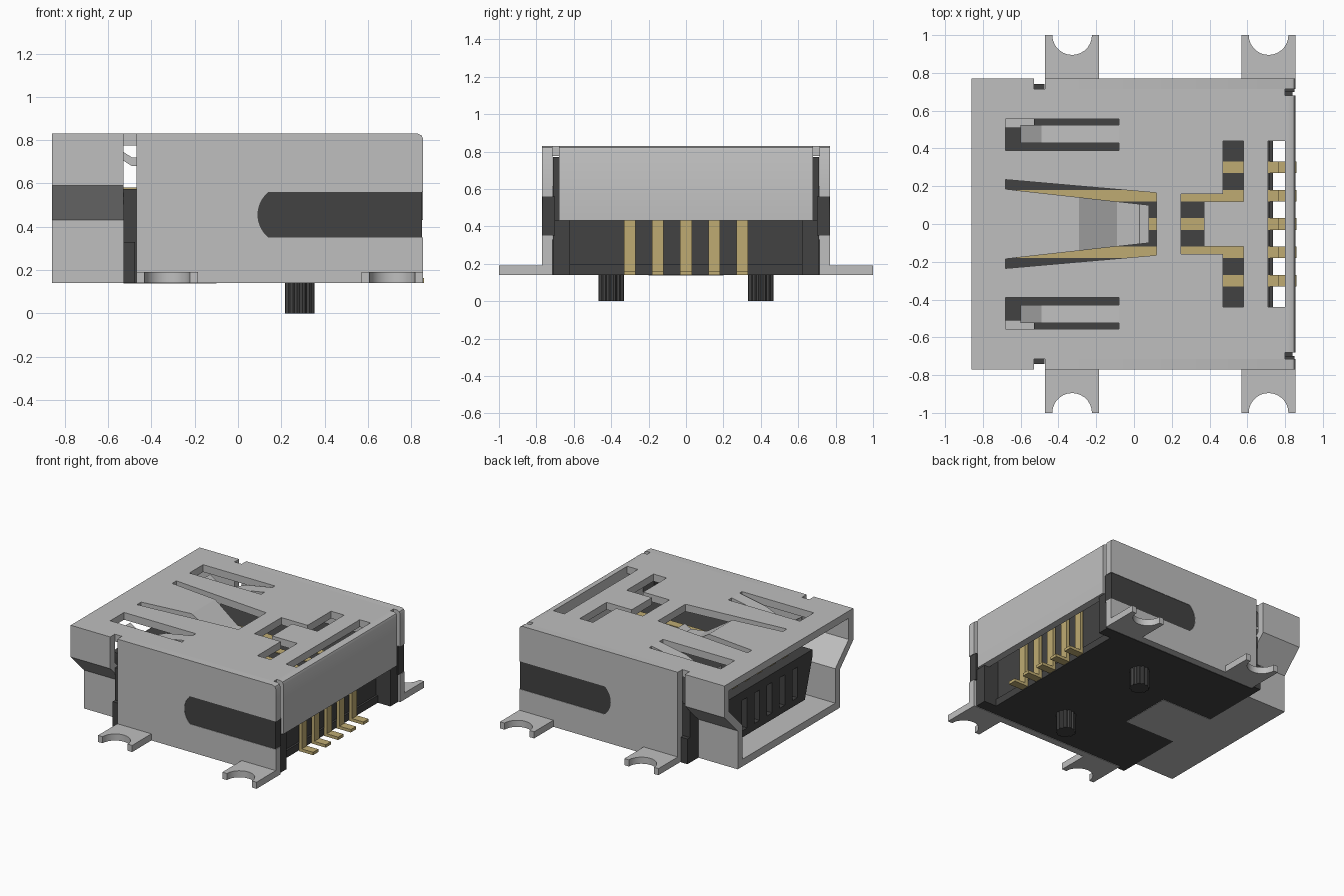
import bpy, bmesh, math

cube = bpy.data.objects.get("Cube")
if cube:
    bpy.data.objects.remove(cube, do_unlink=True)


def material(name, rgb):
    m = bpy.data.materials.new(name)
    m.use_nodes = True
    m.diffuse_color = (*rgb, 1)
    m.node_tree.nodes["Principled BSDF"].inputs["Base Color"].default_value = (*rgb, 1)
    return m


STEEL = material("steel_grey", (0.52, 0.52, 0.52))
PLASTIC = material("dark_plastic", (0.055, 0.055, 0.055))
GOLD = material("gold_contact", (0.52, 0.41, 0.17))
parts = []


def add_prism(bm, pts, axis, a, b):
    """Extrude a 2D outline along an axis from a to b."""
    place = {"x": lambda p, t: (t, p[0], p[1]),
             "y": lambda p, t: (p[0], t, p[1]),
             "z": lambda p, t: (p[0], p[1], t)}[axis]
    low = [bm.verts.new(place(p, a)) for p in pts]
    high = [bm.verts.new(place(p, b)) for p in pts]
    bm.faces.new(low)
    bm.faces.new(high)
    n = len(pts)
    for i in range(n):
        j = (i + 1) % n
        bm.faces.new((low[i], low[j], high[j], high[i]))


def finish(name, bm, mat):
    bmesh.ops.recalc_face_normals(bm, faces=bm.faces)
    me = bpy.data.meshes.new(name)
    bm.to_mesh(me)
    bm.free()
    me.materials.append(mat)
    ob = bpy.data.objects.new(name, me)
    bpy.context.collection.objects.link(ob)
    parts.append(ob)
    return ob


def prism(name, pts, axis, a, b, mat):
    bm = bmesh.new()
    add_prism(bm, pts, axis, a, b)
    return finish(name, bm, mat)


def rect(x0, x1, y0, y1):
    return [(x0, y0), (x1, y0), (x1, y1), (x0, y1)]


def box(name, x0, x1, y0, y1, z0, z1, mat):
    return prism(name, rect(x0, x1, y0, y1), "z", z0, z1, mat)


def arc(cx, cy, r, start, end, n=14):
    angles = [math.radians(start + (end - start) * i / n) for i in range(n + 1)]
    return [(cx + r * math.cos(t), cy + r * math.sin(t)) for t in angles]


def mirrored(half):
    return half + [(-p, q) for p, q in reversed(half)]


def ribbon(top, thick):
    return top + [(x, z - thick) for x, z in reversed(top)]


def cut(ob, outlines, axis, a, b):
    bm = bmesh.new()
    for pts in outlines:
        add_prism(bm, pts, axis, a, b)
    cutter = finish("cutter", bm, STEEL)
    parts.remove(cutter)
    cutter.hide_render = True
    mod = ob.modifiers.new("cut", "BOOLEAN")
    mod.operation, mod.solver, mod.object = "DIFFERENCE", "EXACT", cutter
    bpy.context.view_layer.objects.active = ob
    bpy.ops.object.modifier_apply(modifier=mod.name)
    bpy.data.objects.remove(cutter, do_unlink=True)


TOP, BASE = 0.83, 0.14
W, WI = 0.77, 0.715     # outer and inner half width of the shell
SIDES = (("left", 1), ("right", -1))
PINS = [0.15 * i for i in range(-2, 3)]

# Shell mouth: stepped funnel outline, open at the top for the roof
mouth = mirrored([(0.61, BASE), (0.61, 0.43), (W, 0.59), (W, TOP),
                  (WI, TOP), (WI, 0.615), (0.555, 0.455), (0.555, 0.195)])
prism("shell_mouth", mouth, "x", -0.86, -0.53, STEEL)
box("shell_floor_tab", -0.53, -0.1, -0.2, 0.2, 0.137, 0.16, STEEL)

# Shell roof with spring windows and rear openings
roof = box("shell_roof", -0.86, 0.80, -WI, WI, 0.775, TOP, STEEL)
half_window = [(0.58, 0.12), (0.58, 0.44), (0.47, 0.44), (0.47, 0.16), (0.25, 0.16)]
rear_window = ([(0.37, 0.12)] + half_window
               + [(x, -y) for x, y in reversed(half_window)] + [(0.37, -0.12)])
spring_window = [(-0.68, -0.235), (0.12, -0.165), (0.12, 0.165), (-0.68, 0.235)]
cut(roof, [rear_window, spring_window,
           rect(0.71, 0.81, -0.44, 0.44),
           rect(-0.68, -0.08, 0.39, 0.555),
           rect(-0.68, -0.08, -0.555, -0.39)], "z", 0.7, 0.9)

# Rear flap folded down over the contacts
flap = [(0.80, TOP), (0.83, TOP), (0.848, 0.822), (0.855, 0.805), (0.855, 0.43), (0.80, 0.43)]
prism("rear_flap", flap, "y", -0.68, 0.68, STEEL)

# Centre spring, narrowing toward its free end
centre = prism("centre_spring",
               ribbon([(-0.68, TOP), (-0.29, TOP), (-0.09, 0.70), (0.03, 0.69), (0.08, 0.72)], 0.045),
               "y", -1, 1, STEEL)
for v in centre.data.vertices:
    v.co.y *= 0.185 - 0.085 * (v.co.x + 0.68) / 0.76

# Side walls, slot plugs, solder tabs, side springs, ears and pegs in pairs
slot_end = arc(0.225, 0.455, 0.135, 231, 129)
wall = ([(-0.47, BASE), (0.855, BASE), (0.855, 0.35)] + slot_end
        + [(0.855, 0.56), (0.855, 0.805), (0.848, 0.822), (0.83, TOP), (-0.47, TOP)])
plug = [(0.85, 0.35)] + slot_end + [(0.85, 0.56)]
side_spring = ribbon([(-0.08, TOP), (-0.3, 0.79), (-0.47, 0.72), (-0.49, 0.72), (-0.60, 0.79)], 0.04)

for side, s in SIDES:
    prism(side + "_wall", wall, "y", s * WI, s * W, STEEL)
    prism(side + "_slot_plug", plug, "y", s * 0.70, s * 0.767, PLASTIC)
    prism(side + "_spring", side_spring, "y", s * 0.43, s * 0.525, STEEL)
    for end, cx in (("front", -0.3275), ("rear", 0.7125)):
        l, r = cx - 0.1425, cx + 0.1425
        tab = ([(l, s * W), (r, s * W), (r, s)]
               + [(x, s * y) for x, y in arc(cx, 1, 0.105, 360, 180)] + [(l, s)])
        prism(f"{side}_{end}_solder_tab", tab, "z", BASE, 0.19, STEEL)
    ear = [(0.70, BASE), (0.84, BASE), (0.84, 0.43), (0.795, 0.43), (0.795, 0.77), (0.70, 0.77)]
    prism(side + "_rear_ear", ear, "y", s * 0.62, s * 0.71, PLASTIC)
    box(side + "_front_foot", -0.53, -0.475, s * 0.6, s * 0.74, BASE, 0.33, PLASTIC)
    # Ribbed locating peg
    ribs = []
    for i in range(36):
        t, rad = math.tau * i / 36, 0.07 if i % 3 else 0.061
        ribs.append((0.285 + rad * math.cos(t), s * 0.4 + rad * math.sin(t)))
    prism(side + "_peg", ribs, "z", 0, 0.15, PLASTIC)

# Plastic body and rear lip
box("body", -0.53, 0.72, -0.71, 0.71, BASE, 0.575, PLASTIC)
box("rear_lip", 0.72, 0.735, -0.62, 0.62, BASE, 0.195, PLASTIC)

# Tongue in the mouth, with a recess in front of each contact
tongue = prism("tongue", mirrored([(0.42, 0.23), (0.51, 0.52), (0.51, 0.575)]),
               "x", -0.70, -0.53, PLASTIC)
cut(tongue, [rect(y - 0.03, y + 0.03, 0.28, 0.51) for y in PINS], "x", -0.75, -0.62)

# Bent contacts
contact = [(-0.62, 0.58), (0.765, 0.58), (0.765, 0.162), (0.86, 0.162),
           (0.86, BASE), (0.74, BASE), (0.74, 0.555), (-0.62, 0.555)]
for i, y in enumerate(PINS):
    prism(f"contact_{i + 1}", contact, "y", y - 0.031, y + 0.031, GOLD)

# Smooth the curved ends while keeping edges sharp
bpy.ops.object.select_all(action="DESELECT")
for ob in parts:
    ob.select_set(True)
bpy.context.view_layer.objects.active = parts[0]
bpy.ops.object.shade_smooth_by_angle(angle=math.radians(25))
